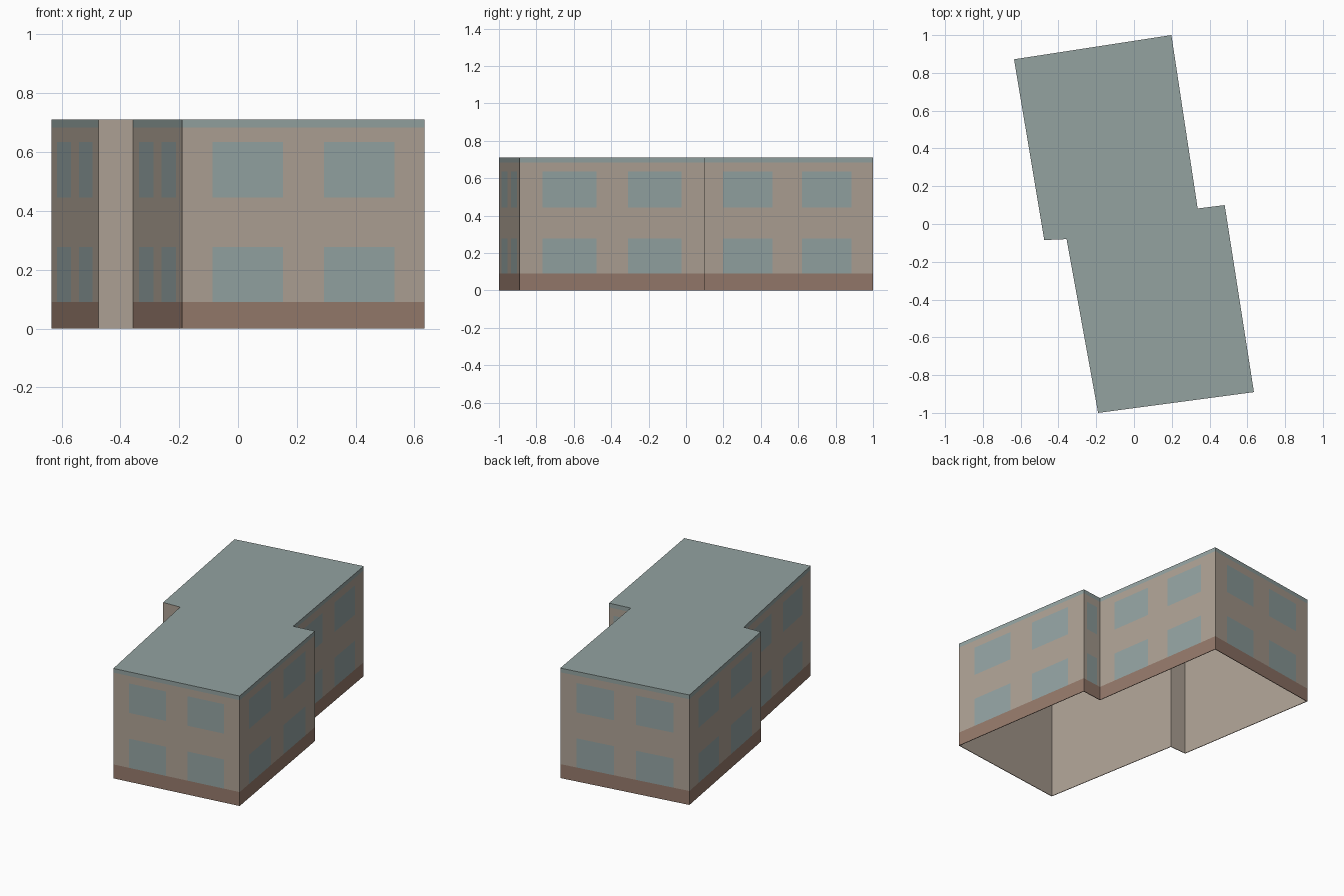
import bpy
import bmesh
from mathutils import Vector

cube = bpy.data.objects.get("Cube")
if cube:
    bpy.data.objects.remove(cube, do_unlink=True)


def material(name, rgb):
    mat = bpy.data.materials.new(name)
    mat.use_nodes = True
    colour = [(c / 255) ** 2.2 for c in rgb] + [1.0]
    mat.diffuse_color = colour
    mat.node_tree.nodes["Principled BSDF"].inputs["Base Color"].default_value = colour
    return mat


# Wall is the last slot so that the solidified lining always becomes wall
ROOF, GLASS, BASE, WALL = range(4)
materials = [
    material("grey green roof", (146, 161, 159)),
    material("window glass", (146, 162, 161)),
    material("brown plinth", (148, 121, 107)),
    material("beige wall", (172, 160, 147)),
]

# Footprint corners, anticlockwise, each with the style of the wall that follows it
PAIR = (0, 0.125, 0.415, 0.585, 0.875, 1)
SINGLE = (0, 0.2, 0.8, 1)
BLANK = (0, 1)
footprint = [
    ((-0.19, -1.0), PAIR),      # front end
    ((0.635, -0.89), PAIR),     # front block, left side
    ((0.48, 0.10), SINGLE),     # left step
    ((0.337, 0.082), PAIR),     # rear block, left side
    ((0.198, 1.0), PAIR),       # back end
    ((-0.635, 0.872), PAIR),    # rear block, right side
    ((-0.475, -0.085), BLANK),  # right step
    ((-0.357, -0.08), PAIR),    # front block, right side
]
# Plinth, two storeys of windows and the roof edge band
levels = (0, 0.09, 0.278, 0.445, 0.635, 0.683, 0.71)


def panel_material(row, column, style):
    if style is BLANK:
        return WALL
    if row == 0:
        return BASE
    if row == len(levels) - 2:
        return ROOF
    return GLASS if row in (1, 3) and column % 2 else WALL


bm = bmesh.new()

# Walls, cut into panels around the windows
rim = []
for i, (corner, style) in enumerate(footprint):
    start = Vector(corner)
    end = Vector(footprint[(i + 1) % len(footprint)][0])
    grid = [[bm.verts.new((*start.lerp(end, t), z)) for t in style] for z in levels]
    for row in range(len(levels) - 1):
        for col in range(len(style) - 1):
            face = bm.faces.new((grid[row][col], grid[row][col + 1],
                                 grid[row + 1][col + 1], grid[row + 1][col]))
            face.material_index = panel_material(row, col, style)
    rim += grid[-1][:-1]

# Flat roof
roof = bm.faces.new(rim)
roof.material_index = ROOF
bmesh.ops.remove_doubles(bm, verts=bm.verts, dist=0.0005)

mesh = bpy.data.meshes.new("building_shell")
bm.to_mesh(mesh)
bm.free()
for mat in materials:
    mesh.materials.append(mat)
shell = bpy.data.objects.new("building_shell", mesh)
bpy.context.collection.objects.link(shell)

# Plain inner lining, open underneath
lining = shell.modifiers.new("inner_lining", 'SOLIDIFY')
lining.thickness = 0.004
lining.offset = -1
lining.use_even_offset = True
lining.material_offset = WALL
